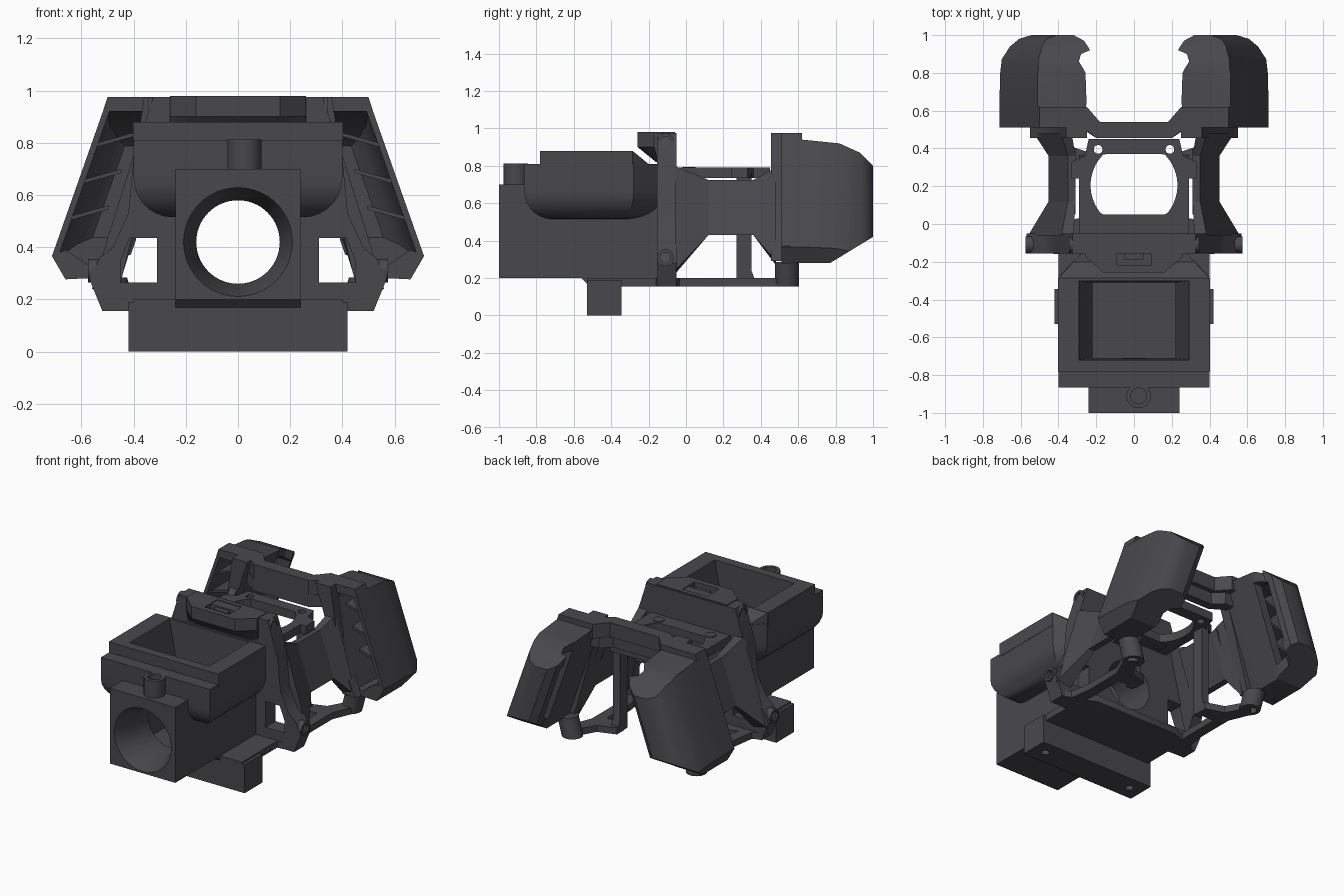
import bpy, bmesh
from math import sin, cos, tau, radians
from mathutils import Vector

cube = bpy.data.objects.get("Cube")
if cube:
    bpy.data.objects.remove(cube)

plastic = bpy.data.materials.new("dark_grey_plastic")
plastic.use_nodes = True
GREY = (0.066, 0.065, 0.073, 1)
plastic.diffuse_color = GREY
plastic.node_tree.nodes["Principled BSDF"].inputs["Base Color"].default_value = GREY
parts = []
SLOPE = 0.352  # sideways lean of the side panels per unit of height

def place(axis, p, d):
    return {"x": (d, p[0], p[1]), "y": (p[0], d, p[1]), "z": (p[0], p[1], d)}[axis]

def finish(name, bm):
    bmesh.ops.recalc_face_normals(bm, faces=bm.faces)
    mesh = bpy.data.meshes.new(name)
    bm.to_mesh(mesh)
    bm.free()
    mesh.materials.append(plastic)
    ob = bpy.data.objects.new(name, mesh)
    bpy.context.collection.objects.link(ob)
    parts.append(ob)
    return ob

def loft_bm(axis, pa, a, pb, b):
    bm = bmesh.new()
    va = [bm.verts.new(place(axis, p, a)) for p in pa]
    vb = [bm.verts.new(place(axis, p, b)) for p in pb]
    bm.faces.new(va)
    bm.faces.new(vb[::-1])
    for i in range(len(va)):
        j = (i + 1) % len(va)
        bm.faces.new((va[j], va[i], vb[i], vb[j]))
    return bm

def loft(name, axis, pa, a, pb, b):
    return finish(name, loft_bm(axis, pa, a, pb, b))

def prism(name, axis, pts, a, b):
    return loft(name, axis, pts, a, pts, b)

def rect(u0, u1, v0, v1):
    return [(u0, v0), (u1, v0), (u1, v1), (u0, v1)]

def circle(u, v, r, n=32):
    return [(u + r * cos(tau * i / n), v + r * sin(tau * i / n)) for i in range(n)]

def sym(pts):
    return pts + [(-x, y) for x, y in reversed(pts)]

def apply(ob, mod):
    bpy.context.view_layer.objects.active = ob
    bpy.ops.object.modifier_apply(modifier=mod.name)

def cut(ob, *cutters):
    for c in cutters:
        mod = ob.modifiers.new("cut", "BOOLEAN")
        mod.operation, mod.solver, mod.object = "DIFFERENCE", "EXACT", c
        apply(ob, mod)

def discard(*obs):
    for ob in obs:
        parts.remove(ob)
        bpy.data.objects.remove(ob)

def drill(ob, axis, pts, a, b):
    cutter = prism("cutter", axis, pts, a, b)
    cut(ob, cutter)
    discard(cutter)

def mirror(ob):
    apply(ob, ob.modifiers.new("mirror", "MIRROR"))

# Cutters for the air path
bore = prism("bore_cutter", "y", circle(0, 0.42, 0.16, 64), -1.1, 0.1)
mouth = loft("mouth_cutter", "y", circle(0, 0.42, 0.212, 64), -1.01, circle(0, 0.42, 0.159, 64), -0.86)
funnel = loft("funnel_cutter", "z", rect(-0.22, 0.22, -0.71, -0.31), 0.54, rect(-0.3, 0.3, -0.72, -0.3), 0.92)
chamber = prism("chamber_cutter", "z", rect(-0.219, 0.219, -0.709, -0.311), 0.235, 0.7)

# Snout and its body
snout = prism("snout", "x", [(-1, 0.2), (-1, 0.7), (-0.1, 0.7), (-0.1, 0.17), (-0.53, 0.17), (-0.56, 0.2)], -0.24, 0.24)
cut(snout, bore, mouth, funnel, chamber)

# Upper tray with rounded underside and tapered back
plan = sym([(0.4, -0.865), (0.4, -0.28), (0.27, -0.145)])
bm = loft_bm("z", plan, 0.515, plan, 0.81)
low = [e for e in bm.edges if all(v.co.z < 0.6 for v in e.verts) and any(v.co.y < -0.2 for v in e.verts)]
bmesh.ops.bevel(bm, geom=low, offset=0.15, segments=7, profile=0.5, affect="EDGES")
tray = finish("tray", bm)
rim = prism("tray_rim", "z", rect(-0.402, 0.402, -0.78, -0.285), 0.79, 0.88)
for ob in (tray, rim):
    cut(ob, funnel, chamber, bore)
loft("tray_back_slope", "y", rect(-0.4, 0.4, 0.74, 0.88), -0.286, rect(-0.27, 0.27, 0.7, 0.765), -0.145)

# Screw boss on the tray front
boss = prism("tray_boss", "z", circle(0.025, -0.91, 0.065), 0.69, 0.812)
drill(boss, "z", circle(0.025, -0.91, 0.042), 0.72, 0.9)

# Bottom mounting bar with screw holes
bar = prism("mounting_bar", "z", rect(-0.42, 0.42, -0.53, -0.345), 0, 0.19)
for x in (-0.33, 0.33):
    drill(bar, "z", circle(x, -0.437, 0.025), -0.1, 0.12)

# Front bulkhead with lower windows
bulkhead = prism("bulkhead", "y", sym([(0.325, 0.975), (0.4, 0.74), (0.42, 0.53), (0.48, 0.4), (0.53, 0.36), (0.57, 0.28),
                 (0.52, 0.156)]), -0.155, -0.05)
window = [(0.31, 0.265), (0.45, 0.265), (0.45, 0.345), (0.415, 0.435), (0.31, 0.435)]
for s in (-1, 1):
    drill(bulkhead, "y", [(s * x, z) for x, z in window], -0.3, 0.1)
cut(bulkhead, bore)

# Upper front bridge with socket
bridge_plan = sym([(0.26, -0.06), (0.26, -0.17), (0.16, -0.258)])
bridge = prism("front_bridge", "z", bridge_plan, 0.9, 0.98)
drill(bridge, "z", rect(-0.09, 0.09, -0.22, -0.09), 0.93, 1.1)
prism("socket_core", "z", rect(-0.05, 0.05, -0.19, -0.12), 0.92, 0.965)
loft("front_bridge_underside", "z", sym([(0.26, -0.06), (0.26, -0.15), (0.16, -0.16)]), 0.82, bridge_plan, 0.9)

# Round screw bosses on the bulkhead sides
for z, x in ((0.93, 0.27), (0.31, 0.5)):
    lug = prism("side_boss", "x", circle(-0.11, z, 0.045), x, x + 0.075)
    drill(lug, "x", circle(-0.11, z, 0.028), x + 0.02, x + 0.2)
    mirror(lug)

# Slanted side panels, flaring into bulkhead and rear flange
waist = [(0.31, 0.725), (0.35, 0.725), (0.452, 0.43), (0.41, 0.43)]
front = [(0.32, 0.8), (0.385, 0.8), (0.56, 0.24), (0.46, 0.22)]
wide = [(0.33, 0.79), (0.385, 0.79), (0.53, 0.29), (0.45, 0.27)]
mirror(prism("side_panel", "y", waist, 0.05, 0.4))
mirror(loft("front_flare", "y", front, -0.06, waist, 0.12))
mirror(loft("rear_flare", "y", waist, 0.36, wide, 0.48))
flange = [(0.25, 0.975), (0.36, 0.975), (0.395, 0.74), (0.42, 0.57), (0.52, 0.33), (0.55, 0.29), (0.45, 0.29), (0.31, 0.79)]
mirror(prism("rear_flange", "y", flange, 0.455, 0.525))

# Rear bridge along the top
rear_plan = [(0.18, 0.54), (0.25, 0.62), (0.36, 0.62), (0.36, 0.52), (0.27, 0.51), (0.2, 0.455)]
prism("rear_bridge", "z", sym(rear_plan), 0.88, 0.975)
lip_plan = [(0.18, 0.51), (0.24, 0.57), (0.3, 0.57), (0.3, 0.52), (0.2, 0.455)]
prism("rear_bridge_lip", "z", sym(lip_plan), 0.8, 0.88)

# Inner motor plate with a clipped round opening
opening = [(x, min(max(y, 0.05), 0.37)) for x, y in circle(0, 0.205, 0.23, 64)]
opening = [p for i, p in enumerate(opening) if not (p[1] in (0.05, 0.37)
           and opening[i - 1][1] == p[1] == opening[(i + 1) % len(opening)][1])]
motor_plate = prism("motor_plate", "z", sym([(0.29, -0.06), (0.29, 0.24), (0.33, 0.24), (0.33, 0.33),
                    (0.26, 0.36), (0.24, 0.45)]), 0.735, 0.79)
drill(motor_plate, "z", opening, 0, 1.2)
for x in (-0.19, 0.19):
    drill(motor_plate, "z", circle(x, 0.395, 0.023), 0, 1.2)
mirror(prism("plate_boss", "z", circle(0.19, 0.015, 0.035), 0.73, 0.795))
mirror(prism("inner_strut", "x", [(0.27, 0.16), (0.27, 0.76), (0.35, 0.76), (0.35, 0.24), (0.38, 0.16)], 0.24, 0.29))

# Base plate and lower arms reaching to the wings
prism("base_plate", "z", sym([(0.4, -0.53), (0.4, -0.16), (0.5, -0.15), (0.5, -0.05), (0.3, 0.03)]), 0.156, 0.2)
mirror(prism("lower_arm", "z", [(0.4, -0.1), (0.47, -0.1), (0.44, 0.1), (0.44, 0.36), (0.5, 0.5), (0.44, 0.56),
             (0.36, 0.42), (0.24, 0.38), (0.24, 0.3), (0.37, 0.3), (0.37, 0.05)], 0.156, 0.2))
arm_boss = loft("arm_boss", "z", circle(0.455, 0.54, 0.065), 0.156, circle(0.49, 0.54, 0.065), 0.285)
drill(arm_boss, "z", circle(0.465, 0.54, 0.033), 0.1, 0.25)
mirror(arm_boss)

# Wings: leaning hollow shells, open at the front
def wing(name, section, z0, z1, inset):
    lean = lambda z: [(x + SLOPE * (0.97 - z), y) for x, y in section]
    bm = loft_bm("z", lean(z0), z0, lean(z1), z1)
    trims = [((0, 0.62, 0.94), (0, 0.02, 0.2)), ((0, 0.82, 0.92), (0, 0.05, 0.11)),
             ((0, 0.93, 0.87), (0, 0.07, 0.07)), ((0, 0.77, 0.28), (0, 0.14, -0.23)),
             ((0.715, 0, 0.37), (0.095, 0, -0.055))]
    for co, no in trims:
        n = Vector(no).normalized()
        res = bmesh.ops.bisect_plane(bm, geom=bm.verts[:] + bm.edges[:] + bm.faces[:],
                                     plane_co=Vector(co) - n * inset, plane_no=n, clear_outer=True)
        edges = [e for e in res["geom_cut"] if isinstance(e, bmesh.types.BMEdge)]
        bmesh.ops.holes_fill(bm, edges=edges, sides=0)
    return finish(name, bm)

shell = wing("wing_shell", [(0.25, 0.51), (0.5, 0.51), (0.5, 0.64), (0.493, 0.8), (0.48, 0.87), (0.45, 0.94),
             (0.41, 0.98), (0.35, 1.0), (0.26, 1.0), (0.215, 0.97), (0.2, 0.92), (0.25, 0.9), (0.268, 0.86),
             (0.24, 0.8), (0.24, 0.66)], 0.28, 0.97, 0)
hollow = wing("wing_hollow", [(0.275, 0.4), (0.475, 0.4), (0.475, 0.64), (0.468, 0.8), (0.45, 0.88), (0.42, 0.93),
              (0.37, 0.97), (0.3, 0.97), (0.3, 0.8)], 0.32, 0.93, 0.03)
side_slot = wing("side_slot_cutter", rect(0.1, 0.33, 0.79, 0.935), 0.36, 0.86, 0.05)
cut(shell, hollow, side_slot)
mirror(shell)

# Top rim, foot and stiffening ribs of each wing
mirror(prism("wing_top_rim", "y", [(0.3, 0.975), (0.5, 0.975), (0.515, 0.93), (0.32, 0.93)], 0.51, 0.62))
mirror(prism("wing_foot", "y", [(0.6, 0.28), (0.66, 0.277), (0.712, 0.37), (0.66, 0.39), (0.57, 0.33)], 0.51, 0.56))
for z in (0.5, 0.64, 0.78):
    x = 0.49 + SLOPE * (0.97 - z)
    mirror(prism("wing_rib", "y", [(x, z), (x, z + 0.015), (x - 0.16, z + 0.06), (x - 0.16, z + 0.045)], 0.56, 0.72))

# Smooth the round surfaces
discard(bore, mouth, funnel, chamber, hollow, side_slot)
bpy.context.view_layer.update()
bpy.ops.object.select_all(action="DESELECT")
for ob in parts:
    ob.select_set(True)
bpy.context.view_layer.objects.active = parts[0]
bpy.ops.object.shade_smooth_by_angle(angle=radians(30))
